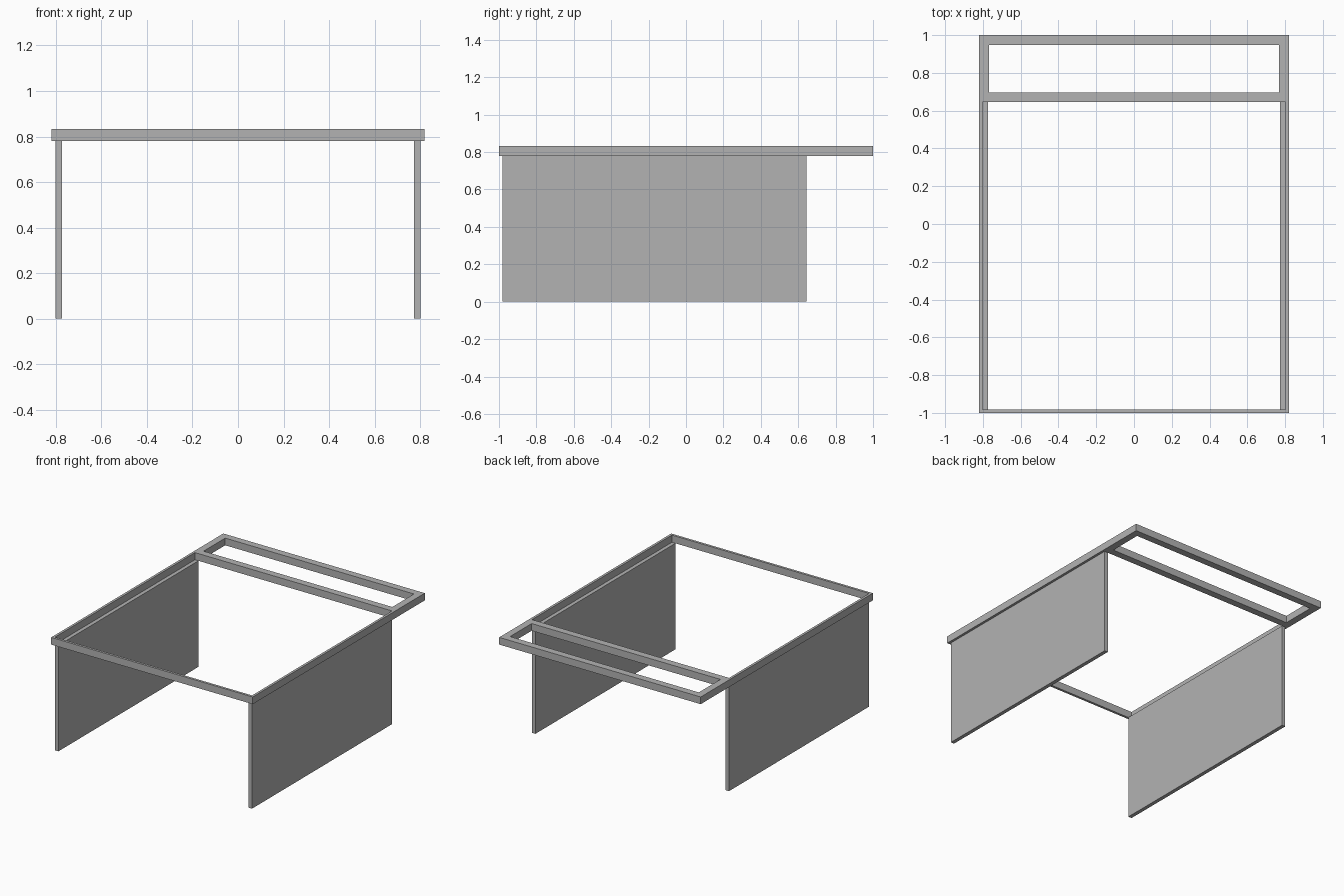
import bpy
import bmesh

cube = bpy.data.objects.get("Cube")
if cube:
    bpy.data.objects.remove(cube, do_unlink=True)

# Single grey finish
GREY = (0.45, 0.45, 0.45, 1.0)
grey = bpy.data.materials.new("plain_grey")
grey.use_nodes = True
grey.diffuse_color = GREY
grey.node_tree.nodes["Principled BSDF"].inputs["Base Color"].default_value = GREY

# Shared dimensions
HALF_W, HALF_D = 0.82, 1.0
RIM = 0.018                  # thin rim on the front and sides
BAR = 0.052                  # wide bars of the back section
PANEL = 0.028                # side panel thickness
SHELF_Y = 0.645              # where the back section starts
PANEL_TOP, TOP = 0.78, 0.833


def finish(name, bm):
    bmesh.ops.recalc_face_normals(bm, faces=bm.faces)
    mesh = bpy.data.meshes.new(name)
    bm.to_mesh(mesh)
    bm.free()
    mesh.materials.append(grey)
    obj = bpy.data.objects.new(name, mesh)
    bpy.context.collection.objects.link(obj)
    return obj


def slab(name, xs, ys, z0, z1, is_open=lambda x, y: False):
    """Extrude a grid plan, leaving out the cells that are open."""
    bm = bmesh.new()
    for xa, xb in zip(xs, xs[1:]):
        for ya, yb in zip(ys, ys[1:]):
            if not is_open((xa + xb) / 2, (ya + yb) / 2):
                corners = ((xa, ya), (xb, ya), (xb, yb), (xa, yb))
                bm.faces.new([bm.verts.new((x, y, z0)) for x, y in corners])
    bmesh.ops.remove_doubles(bm, verts=bm.verts, dist=0.0001)
    top = bmesh.ops.extrude_face_region(bm, geom=bm.faces[:], use_keep_orig=True)
    moved = [v for v in top["geom"] if isinstance(v, bmesh.types.BMVert)]
    bmesh.ops.translate(bm, verts=moved, vec=(0, 0, z1 - z0))
    return finish(name, bm)


def frame_opening(x, y):
    """Large front opening and narrow back slot."""
    front = abs(x) < HALF_W - RIM and -HALF_D + RIM < y < SHELF_Y
    slot = abs(x) < HALF_W - BAR and SHELF_Y + BAR < y < HALF_D - BAR
    return front or slot


# Top frame with overhanging back section
inner, slot = HALF_W - RIM, HALF_W - BAR
slab("top_frame",
     [-HALF_W, -inner, -slot, slot, inner, HALF_W],
     [-HALF_D, -HALF_D + RIM, SHELF_Y, SHELF_Y + BAR, HALF_D - BAR, HALF_D],
     PANEL_TOP, TOP, frame_opening)

# Side panels, standing just inside the rim
for side, sign in (("left", 1), ("right", -1)):
    edges = sorted((sign * (inner - PANEL), sign * inner))
    slab(side + "_panel", edges, [-HALF_D + RIM, SHELF_Y], 0, PANEL_TOP)
